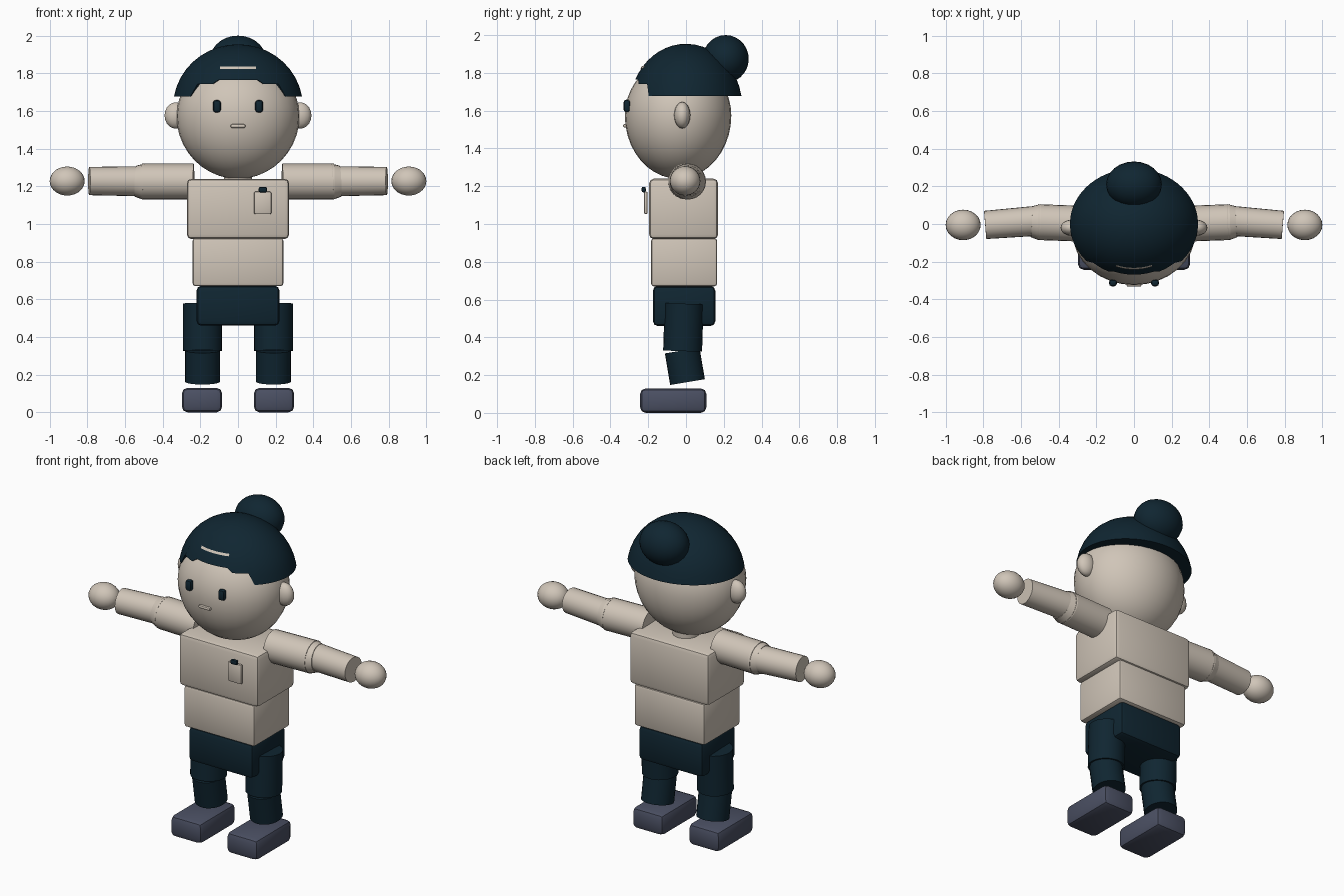
import bpy, bmesh, math
from mathutils import Vector

if "Cube" in bpy.data.objects:
    bpy.data.objects.remove(bpy.data.objects["Cube"])


def material(name, rgb):
    m = bpy.data.materials.new(name)
    m.diffuse_color = (*rgb, 1)
    m.use_nodes = True
    m.node_tree.nodes["Principled BSDF"].inputs["Base Color"].default_value = m.diffuse_color
    return m


CREAM = material("cream", (0.63, 0.56, 0.48))
NAVY = material("navy", (0.005, 0.019, 0.031))
SLATE = material("slate", (0.07, 0.08, 0.125))


def finish(obj, name, mat, angle=35):
    obj.name = name
    obj.data.materials.append(mat)
    bpy.ops.object.select_all(action='DESELECT')
    obj.select_set(True)
    bpy.context.view_layer.objects.active = obj
    bpy.ops.object.shade_smooth_by_angle(angle=math.radians(angle))
    return obj


def ball(name, loc, radii, mat, seg=24, rings=14):
    bpy.ops.mesh.primitive_uv_sphere_add(segments=seg, ring_count=rings, radius=1)
    obj = bpy.context.object
    for v in obj.data.vertices:
        v.co = Vector([c * r for c, r in zip(v.co, radii)])
    obj.location = loc
    return finish(obj, name, mat)


def box(name, lo, hi, mat, bevel=0.02, seg=2):
    bpy.ops.mesh.primitive_cube_add(size=1)
    obj = bpy.context.object
    for v in obj.data.vertices:
        v.co = [a if c < 0 else b for c, a, b in zip(v.co, lo, hi)]
    if bevel:
        mod = obj.modifiers.new("round", 'BEVEL')
        mod.width, mod.segments = bevel, seg
        bpy.ops.object.modifier_apply(modifier=mod.name)
    return finish(obj, name, mat)


def tube(name, a, b, r1, r2, mat):
    a, b = Vector(a), Vector(b)
    bpy.ops.mesh.primitive_cone_add(vertices=24, radius1=r1, radius2=r2, depth=(b - a).length,
                                    location=(a + b) / 2)
    obj = bpy.context.object
    obj.rotation_euler = (b - a).to_track_quat('Z', 'Y').to_euler()
    return finish(obj, name, mat)


def mesh_object(name, bm, mat):
    bmesh.ops.recalc_face_normals(bm, faces=bm.faces)
    me = bpy.data.meshes.new(name)
    bm.to_mesh(me)
    bm.free()
    obj = bpy.data.objects.new(name, me)
    bpy.context.collection.objects.link(obj)
    return finish(obj, name, mat)


# Torso
box("chest", (-0.272, -0.195, 0.92), (0.272, 0.17, 1.24), CREAM, 0.025)
box("waist", (-0.241, -0.185, 0.67), (0.241, 0.165, 0.925), CREAM, 0.015)
box("hips", (-0.22, -0.175, 0.46), (0.22, 0.155, 0.672), NAVY, 0.025)
tube("neck", (0, 0, 1.2), (0, 0, 1.32), 0.075, 0.075, CREAM)

# Badge with its clip
box("badge", (0.085, -0.222, 1.052), (0.177, -0.203, 1.172), CREAM, 0.008)
box("badge_clip", (0.11, -0.235, 1.168), (0.154, -0.213, 1.197), NAVY, 0.008)

# Head, with the crown flattened to sit under the hair
head = ball("head", (0, -0.042, 1.575), (0.327, 0.282, 0.335), CREAM, 32, 20)
for v in head.data.vertices:
    if v.co.z > 0:
        v.co.z *= 0.88

# Hair dome with a stepped fringe
RX, RY, RZ, CZ = 0.345, 0.298, 0.332, 1.622


def rim_height(x, y):
    if y > 0 or abs(x) > 0.24:
        return 1.678
    return 1.765 if abs(x) < 0.125 else 1.742


bm = bmesh.new()
N, ROWS = 64, 9
rows = [[] for _ in range(ROWS + 1)]
for i in range(N):
    t = 2 * math.pi * (i + 0.5) / N
    c, s = math.cos(t), math.sin(t)
    low = math.asin((rim_height(RX * c, s) - CZ) / RZ)
    rim = (RX * c * math.cos(low), RY * s * math.cos(low), CZ + RZ * math.sin(low))
    rows[0].append(bm.verts.new((rim[0] * 0.7, rim[1] * 0.65, rim[2])))
    for j in range(ROWS):
        e = low + (math.pi / 2 - low) * j / ROWS
        rows[j + 1].append(bm.verts.new((RX * c * math.cos(e), RY * s * math.cos(e), CZ + RZ * math.sin(e))))
top = bm.verts.new((0, 0, CZ + RZ))
for i in range(N):
    k = (i + 1) % N
    for a, b in zip(rows, rows[1:]):
        bm.faces.new((a[i], a[k], b[k], b[i]))
    bm.faces.new((rows[-1][i], rows[-1][k], top))
mesh_object("hair", bm, NAVY)
ball("hair_bun", (0, 0.21, 1.874), (0.148, 0.122, 0.126), NAVY)

# Thin light strip along the front of the hair
bm = bmesh.new()
pairs = []
for i in range(9):
    x = -0.095 + 0.19 * i / 8
    pair = []
    for z in (1.824, 1.836):
        y = -RY * math.sqrt(1 - (x / RX) ** 2 - ((z - CZ) / RZ) ** 2) - 0.005
        pair.append(bm.verts.new((x, y, z)))
    pairs.append(pair)
for a, b in zip(pairs, pairs[1:]):
    bm.faces.new((a[0], b[0], b[1], a[1]))
mesh_object("hair_strip", bm, CREAM)

box("mouth", (-0.04, -0.333, 1.51), (0.04, -0.3, 1.53), CREAM, 0.009)

# Paired parts
for side, s in (("left", 1), ("right", -1)):
    ball(side + "_ear", (s * 0.33, -0.02, 1.576), (0.06, 0.043, 0.07), CREAM, 16, 10)
    x = s * 0.112
    box(side + "_eye", (x - 0.021, -0.331, 1.592), (x + 0.021, -0.295, 1.658), NAVY, 0.015)

    # Arm: sleeve, elbow taper, forearm, hand
    tube(side + "_upper_arm", (s * 0.235, 0.0, 1.225), (s * 0.51, 0.01, 1.225), 0.095, 0.095, CREAM)
    tube(side + "_elbow", (s * 0.50, 0.01, 1.225), (s * 0.545, 0.012, 1.227), 0.096, 0.082, CREAM)
    tube(side + "_forearm", (s * 0.5, 0.018, 1.227), (s * 0.79, -0.005, 1.228), 0.08, 0.075, CREAM)
    ball(side + "_hand", (s * 0.907, -0.005, 1.228), (0.093, 0.081, 0.077), CREAM)

    # Leg: thigh, shin, shoe
    tube(side + "_thigh", (s * 0.188, -0.01, 0.578), (s * 0.188, -0.018, 0.327), 0.103, 0.103, NAVY)
    tube(side + "_shin", (s * 0.188, -0.02, 0.33), (s * 0.188, 0.008, 0.163), 0.093, 0.093, NAVY)
    x = s * 0.191
    box(side + "_shoe", (x - 0.107, -0.243, 0.0), (x + 0.107, 0.108, 0.13), SLATE, 0.03)
